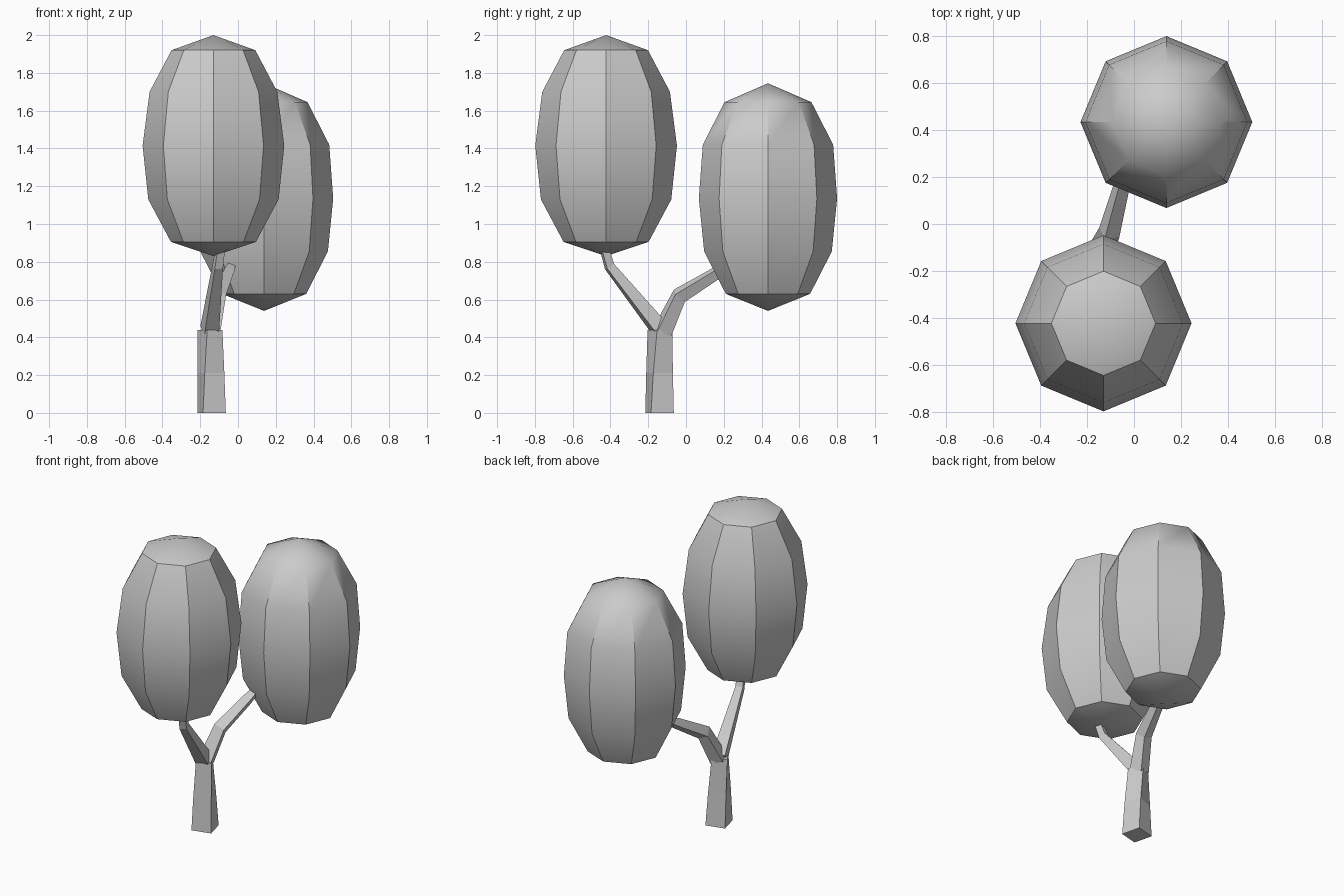
import bpy, bmesh, math
from mathutils import Vector

if "Cube" in bpy.data.objects:
    bpy.data.objects.remove(bpy.data.objects["Cube"])


def finish(name, bm):
    bmesh.ops.recalc_face_normals(bm, faces=bm.faces)
    me = bpy.data.meshes.new(name)
    bm.to_mesh(me)
    bm.free()
    ob = bpy.data.objects.new(name, me)
    bpy.context.collection.objects.link(ob)
    return ob


def limb(name, path, level=False):
    """Four-sided tapering limb; path items are (point, corner radius, turn in degrees)."""
    bm = bmesh.new()
    pts = [Vector(p[0]) for p in path]
    rings = []
    for i, (p, r, turn) in enumerate(path):
        d = (pts[min(i + 1, len(pts) - 1)] - pts[max(i - 1, 0)]).normalized()
        if level:
            d = Vector((0, 0, 1))
        u = Vector((1, 0, 0))
        u = (u - d * u.dot(d)).normalized()
        v = d.cross(u)
        ring = []
        for k in range(4):
            a = math.radians(turn + 45 + 90 * k)
            ring.append(bm.verts.new(pts[i] + r * (u * math.cos(a) + v * math.sin(a))))
        rings.append(ring)
    for a, b in zip(rings, rings[1:]):
        for k in range(4):
            bm.faces.new((a[k], a[(k + 1) % 4], b[(k + 1) % 4], b[k]))
    bm.faces.new(rings[0])
    bm.faces.new(rings[-1])
    return finish(name, bm)


def crown(name, x, y, bottom, top, profile):
    """Eight-sided rounded leaf mass; profile items are (radius, height)."""
    bm = bmesh.new()
    rings = [[bm.verts.new((x + r * math.cos(k * math.pi / 4),
                            y + r * math.sin(k * math.pi / 4), z)) for k in range(8)]
             for r, z in profile]
    low, high = bm.verts.new((x, y, bottom)), bm.verts.new((x, y, top))
    for k in range(8):
        n = (k + 1) % 8
        bm.faces.new((low, rings[0][n], rings[0][k]))
        bm.faces.new((high, rings[-1][k], rings[-1][n]))
        for a, b in zip(rings, rings[1:]):
            bm.faces.new((a[k], a[n], b[n], b[k]))
    ob = finish(name, bm)
    bpy.ops.object.select_all(action='DESELECT')
    ob.select_set(True)
    bpy.context.view_layer.objects.active = ob
    bpy.ops.object.shade_smooth_by_angle(angle=math.radians(40))
    return ob


# Twisting trunk
limb("trunk", [((-0.14, -0.14, 0), 0.088, 14),
               ((-0.143, -0.14, 0.21), 0.078, 20),
               ((-0.148, -0.138, 0.44), 0.067, 32)], level=True)

# Forked branches
limb("front_branch", [((-0.15, -0.135, 0.44), 0.057, 15),
                      ((-0.107, -0.405, 0.775), 0.032, 15),
                      ((-0.09, -0.44, 0.90), 0.028, 15)])
limb("back_branch", [((-0.145, -0.125, 0.43), 0.058, 20),
                     ((-0.105, -0.035, 0.62), 0.048, 20),
                     ((-0.05, 0.17, 0.745), 0.036, 20),
                     ((-0.04, 0.21, 0.77), 0.030, 20)])

# Two leafy crowns
crown("front_crown", -0.13, -0.423, 0.83, 2.0,
      [(0.225, 0.905), (0.345, 1.13), (0.375, 1.415), (0.338, 1.70), (0.222, 1.92)])
crown("back_crown", 0.138, 0.434, 0.54, 1.745,
      [(0.223, 0.63), (0.338, 0.855), (0.366, 1.135), (0.345, 1.42), (0.23, 1.645)])
